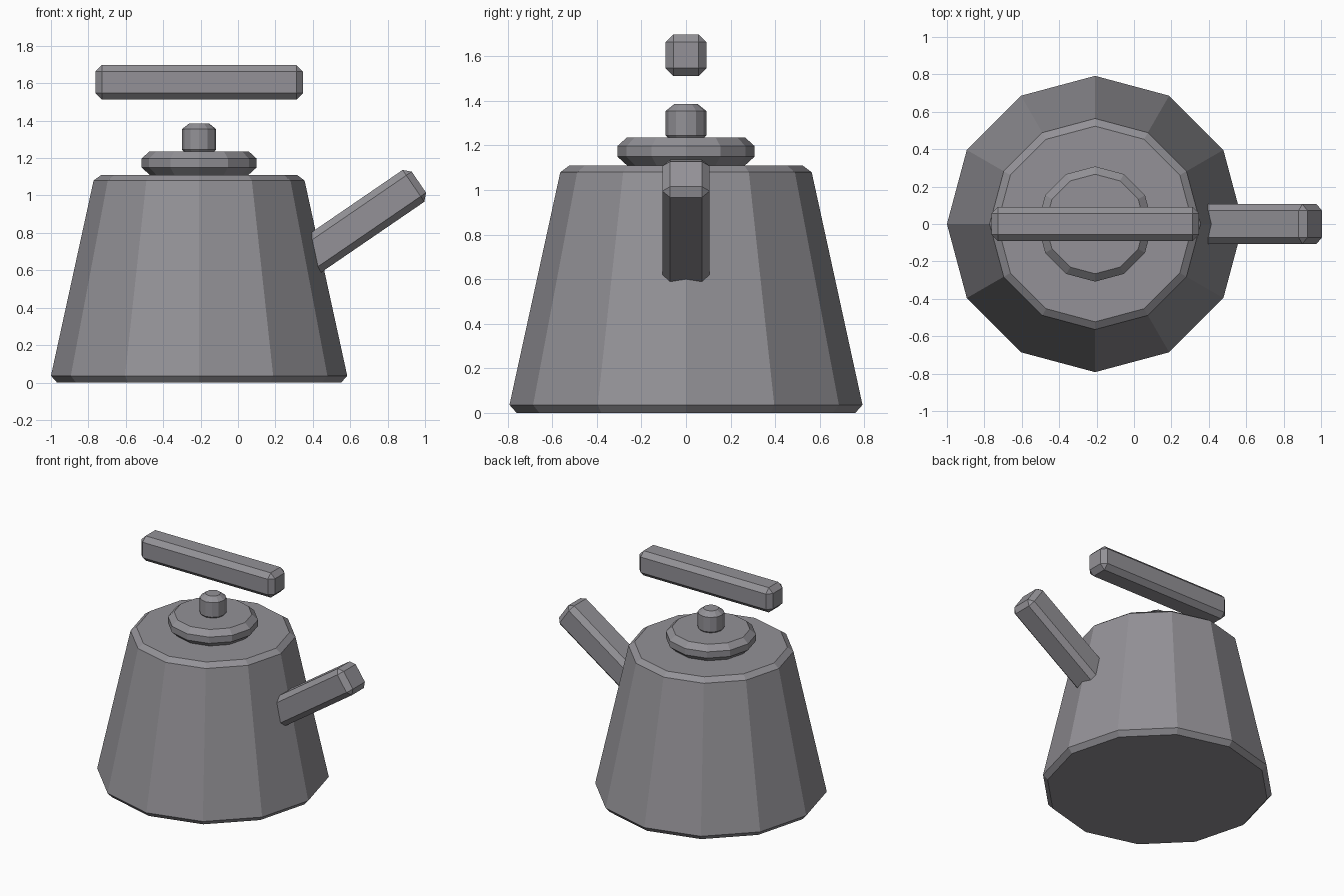
import bpy, bmesh
from math import cos, sin, tau
from mathutils import Matrix

if "Cube" in bpy.data.objects:
    bpy.data.objects.remove(bpy.data.objects["Cube"])

AXIS_X = -0.208

# Dark cast-iron grey shared by every part
iron = bpy.data.materials.new("dark_iron")
iron.diffuse_color = (0.292, 0.285, 0.308, 1)
iron.use_nodes = True
iron.node_tree.nodes["Principled BSDF"].inputs["Base Color"].default_value = iron.diffuse_color


def add_object(name, bm):
    bmesh.ops.recalc_face_normals(bm, faces=bm.faces)
    mesh = bpy.data.meshes.new(name)
    bm.to_mesh(mesh)
    bm.free()
    mesh.materials.append(iron)
    ob = bpy.data.objects.new(name, mesh)
    bpy.context.collection.objects.link(ob)
    return ob


def lathe(name, profile, sides):
    """Closed faceted solid turned around the kettle axis from (radius, z)."""
    bm = bmesh.new()
    rings = [[bm.verts.new((AXIS_X + r * cos(tau * i / sides), r * sin(tau * i / sides), z))
              for i in range(sides)] for r, z in profile]
    for low, high in zip(rings, rings[1:]):
        for i in range(sides):
            j = (i + 1) % sides
            bm.faces.new((low[i], low[j], high[j], high[i]))
    bm.faces.new(rings[0])
    bm.faces.new(rings[-1])
    return add_object(name, bm)


def chamfered_bar(name, size, center, chamfer, pitch=0.0):
    """Box with chamfered edges, tilted upwards towards +x by pitch."""
    bm = bmesh.new()
    bmesh.ops.create_cube(bm, size=1, matrix=Matrix.Diagonal((*size, 1)))
    bmesh.ops.bevel(bm, geom=bm.edges[:], offset=chamfer, segments=1,
                    affect='EDGES', profile=0.5)
    ob = add_object(name, bm)
    ob.location = center
    ob.rotation_euler = (0, -pitch, 0)
    return ob


# Tapered twelve-sided body
lathe("body", [(0.76, 0), (0.792, 0.036), (0.564, 1.08), (0.523, 1.11)], 12)

# Lid and its knob
lathe("lid", [(0.264, 1.11), (0.308, 1.15), (0.308, 1.197), (0.266, 1.235)], 12)
lathe("lid_knob", [(0.06, 1.21), (0.091, 1.245), (0.091, 1.355), (0.052, 1.386)], 12)

# Floating grip above the lid
chamfered_bar("handle", (1.11, 0.184, 0.186), (AXIS_X, 0, 1.605), 0.035)

# Spout rising from the right side of the body
pitch, start, end, offset = 0.6, 0.55, 1.403, 0.338
mid = (start + end) / 2
chamfered_bar("spout", (end - start, 0.212, 0.206),
              (mid * cos(pitch) - offset * sin(pitch), 0,
               mid * sin(pitch) + offset * cos(pitch)), 0.035, pitch)
